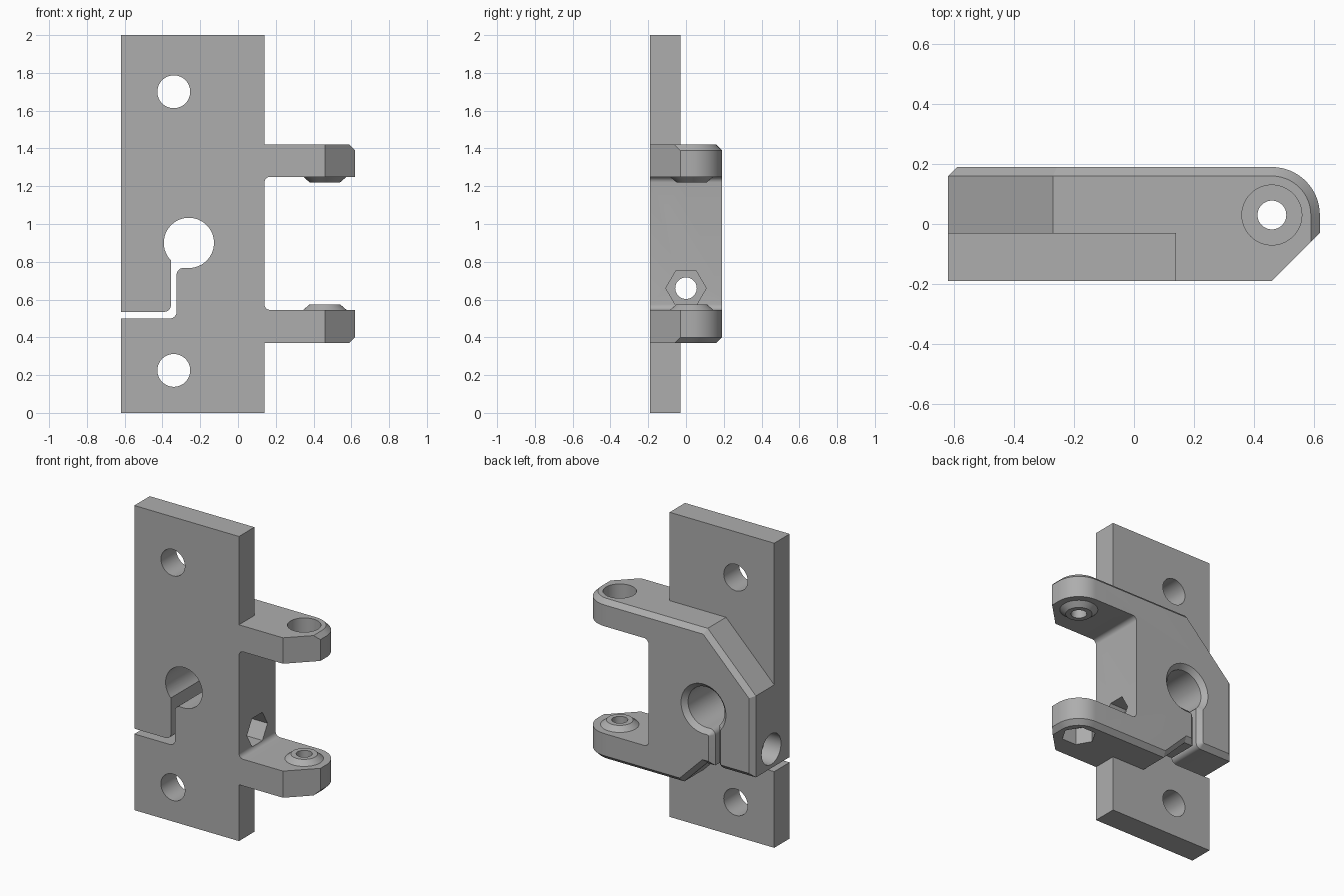
import bpy
import bmesh
import math
from mathutils import Vector

if "Cube" in bpy.data.objects:
    bpy.data.objects.remove(bpy.data.objects["Cube"], do_unlink=True)

LEFT, EDGE, TIP = -0.62, 0.14, 0.62      # plate sides and arm tip in x
FRONT, STEP, BACK = -0.19, -0.03, 0.19   # plate front, plate back, body back
LOW, HIGH = 0.37, 1.42                   # outer faces of the arms
PIN = (0.46, 0.03)                       # hinge pin axis in x, y
CHAMFER = 0.03


def ring(u, v, r, n=48, a0=0.0, a1=360.0):
    """Points on a circle, or on an arc with both ends included."""
    closed = abs(a1 - a0) >= 360
    steps = n if closed else n - 1
    angles = [math.radians(a0 + (a1 - a0) * i / steps) for i in range(n)]
    return [(u + r * math.cos(a), v + r * math.sin(a)) for a in angles]


def fillet(before, corner, after, r, steps=6):
    """Arc that rounds one corner of an outline."""
    c = Vector(corner)
    d1 = (Vector(before) - c).normalized()
    d2 = (Vector(after) - c).normalized()
    half = d1.angle(d2) / 2
    centre = c + (d1 + d2).normalized() * r / math.sin(half)
    s = c + d1 * r / math.tan(half) - centre
    e = c + d2 * r / math.tan(half) - centre
    return [tuple(centre + s.lerp(e, i / steps).normalized() * r)
            for i in range(steps + 1)]


def prism(name, points, axis, lo, hi, end_points=None, chamfer=None):
    """Extrude an outline along an axis; chamfer the edges chosen by a rule."""
    place = {"x": lambda p, h: (h, p[0], p[1]),
             "y": lambda p, h: (p[0], h, p[1]),
             "z": lambda p, h: (p[0], p[1], h)}[axis]
    bm = bmesh.new()
    a = [bm.verts.new(place(p, lo)) for p in points]
    b = [bm.verts.new(place(p, hi)) for p in (end_points or points)]
    bm.faces.new(a)
    bm.faces.new(b)
    n = len(a)
    for i in range(n):
        j = (i + 1) % n
        bm.faces.new((a[i], a[j], b[j], b[i]))
    bmesh.ops.recalc_face_normals(bm, faces=bm.faces[:])
    if chamfer:
        edges = [e for e in bm.edges
                 if chamfer(e.verts[0].co, e.verts[1].co)]
        bmesh.ops.bevel(bm, geom=edges, offset=CHAMFER, segments=1,
                        profile=0.5, affect='EDGES', clamp_overlap=False)
    mesh = bpy.data.meshes.new(name)
    bm.to_mesh(mesh)
    bm.free()
    obj = bpy.data.objects.new(name, mesh)
    bpy.context.scene.collection.objects.link(obj)
    return obj


def combine(target, tool, operation):
    """Apply a boolean and discard the tool."""
    tool.hide_render = True
    mod = target.modifiers.new("join", 'BOOLEAN')
    mod.operation = operation
    mod.solver = 'EXACT'
    mod.object = tool
    bpy.context.view_layer.objects.active = target
    bpy.ops.object.modifier_apply(modifier=mod.name)
    bpy.data.objects.remove(tool, do_unlink=True)


# Shared clamp outline: slot, round bore and back down the slot
BORE, BORE_R = (-0.26, 0.9), 0.133
SLOT_L, SLOT_R, SLOT_TOP, SLOT_LOW = -0.355, -0.325, 0.535, 0.5
bore_bottom = BORE[1] - BORE_R
start = 180 + math.degrees(math.acos((BORE[0] - SLOT_L) / BORE_R))
clamp = [(LEFT, SLOT_TOP)]
clamp += fillet((LEFT, SLOT_TOP), (SLOT_L, SLOT_TOP), (SLOT_L, BORE[1]), 0.035)
clamp += ring(*BORE, BORE_R, 44, start, -90)
clamp += fillet(BORE[:1] + (bore_bottom,), (SLOT_R, bore_bottom),
                (SLOT_R, SLOT_LOW), 0.035)

# Mounting plate
plate_outline = clamp + fillet((SLOT_R, bore_bottom), (SLOT_R, SLOT_LOW),
                               (LEFT, SLOT_LOW), 0.035)
plate_outline += [(LEFT, SLOT_LOW), (LEFT, 0), (EDGE, 0), (EDGE, 2), (LEFT, 2)]
bracket = prism("hinge_bracket", plate_outline, "y", FRONT, STEP)

# Clamp body with two arms, oversized until trimmed by the envelope
ARM_IN_LOW, ARM_IN_HIGH = 0.545, 1.25
body_outline = clamp + [(SLOT_R, SLOT_TOP), (-0.265, SLOT_TOP),
                        (0.06, 0.21), (0.8, 0.21), (0.8, ARM_IN_LOW)]
body_outline += fillet((0.8, ARM_IN_LOW), (EDGE, ARM_IN_LOW), (EDGE, 1), 0.03)
body_outline += fillet((EDGE, 1), (EDGE, ARM_IN_HIGH), (0.8, ARM_IN_HIGH), 0.03)
body_outline += [(0.8, ARM_IN_HIGH), (0.8, 1.6), (-0.09, 1.6), (LEFT, 1.07)]


def body_rim(p, q):
    m = (p + q) / 2
    on_back = min(p.y, q.y) > BACK - 0.001
    return on_back and m.x < EDGE - 0.01 and 0.3 < m.z < 1.5


body = prism("clamp_body", body_outline, "y", FRONT - 0.06, BACK,
             chamfer=body_rim)

# Envelope: rounded arm tips, clipped front corner, chamfered outer rims
envelope_outline = [(-1, FRONT), (PIN[0], FRONT), (TIP, STEP)]
envelope_outline += ring(*PIN, TIP - PIN[0], 17, 0, 90) + [(-1, BACK)]


def arm_rim(p, q):
    m = (p + q) / 2
    return abs(p.z - q.z) < 0.001 and m.y > -0.01 and m.x > -0.9


envelope = prism("envelope", envelope_outline, "z", LOW, HIGH, chamfer=arm_rim)
combine(body, envelope, 'INTERSECT')
combine(bracket, body, 'UNION')

# Tapered bosses on the inner arm faces, sunk slightly into the arms
for face, out in ((ARM_IN_LOW, 1), (ARM_IN_HIGH, -1)):
    boss = prism("boss", ring(*PIN, 0.138), "z", face - 0.02 * out,
                 face + 0.03 * out, ring(*PIN, 0.08))
    combine(bracket, boss, 'UNION')

# Plate screw holes
for z in (0.225, 1.7):
    combine(bracket, prism("screw_hole", ring(-0.34, z, 0.087), "y", -0.4, 0.1),
            'DIFFERENCE')

# Hinge pin: through hole, head recess above, nut pocket below
combine(bracket, prism("pin_hole", ring(*PIN, 0.048), "z", 0.2, 1.6), 'DIFFERENCE')
combine(bracket, prism("pin_head", ring(*PIN, 0.1), "z", 1.31, 1.5), 'DIFFERENCE')
combine(bracket, prism("pin_nut", ring(*PIN, 0.105, 6), "z", 0.3, 0.48), 'DIFFERENCE')

# Clamp bolt: through hole, nut pocket on one side, head recess on the other
BOLT = (0, 0.66)
combine(bracket, prism("bolt_hole", ring(*BOLT, 0.057), "x", -0.8, 0.3), 'DIFFERENCE')
combine(bracket, prism("bolt_nut", ring(*BOLT, 0.107, 6), "x", 0.02, 0.3), 'DIFFERENCE')
combine(bracket, prism("bolt_head", ring(*BOLT, 0.1), "x", -0.8, -0.5), 'DIFFERENCE')

# Plain grey finish
grey = bpy.data.materials.new("plain_grey")
grey.use_nodes = True
colour = (0.42, 0.42, 0.42, 1)
grey.diffuse_color = colour
grey.node_tree.nodes["Principled BSDF"].inputs["Base Color"].default_value = colour
bracket.data.materials.clear()
bracket.data.materials.append(grey)
for face in bracket.data.polygons:
    face.material_index = 0

bpy.ops.object.select_all(action='DESELECT')
bracket.select_set(True)
bpy.context.view_layer.objects.active = bracket
bpy.ops.object.shade_smooth_by_angle()
